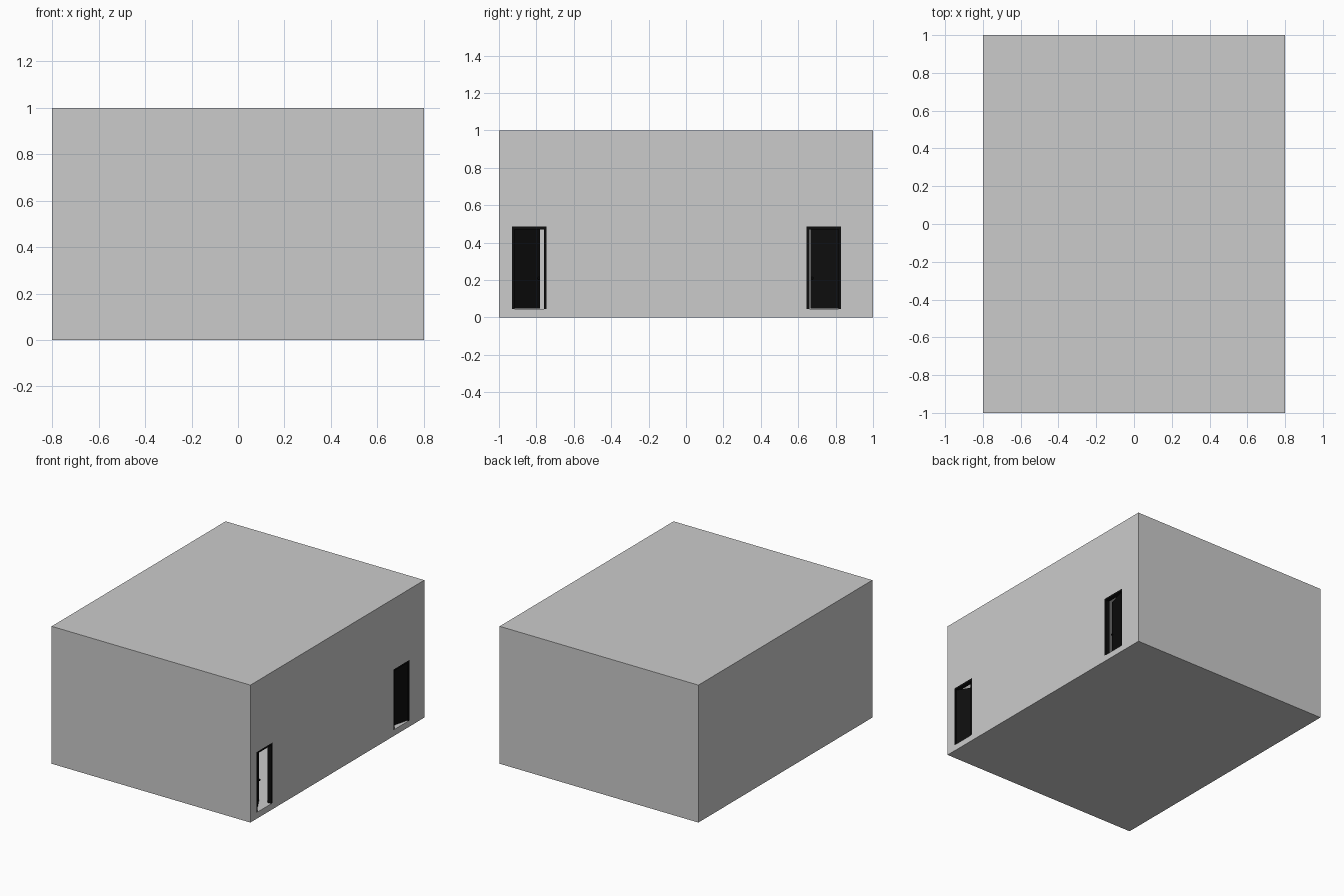
import bpy
from math import radians, cos, sin

if "Cube" in bpy.data.objects:
    bpy.data.objects.remove(bpy.data.objects["Cube"])

W, D, H = 0.80, 1.00, 1.00      # half width, half depth, height
WALL, FLOOR = 0.03, 0.045       # wall and floor thickness
DOOR_TOP, TRIM = 0.485, 0.014   # top of door opening, frame bar width

black = bpy.data.materials.new("black_paint")
black.diffuse_color = (0.004, 0.004, 0.004, 1)
black.use_nodes = True
black.node_tree.nodes["Principled BSDF"].inputs["Base Color"].default_value = black.diffuse_color


def box(name, lo, hi, mat=None):
    bpy.ops.mesh.primitive_cube_add(size=1)
    ob = bpy.context.object
    ob.name = name
    size = [b - a for a, b in zip(lo, hi)]
    mid = [(a + b) / 2 for a, b in zip(lo, hi)]
    for v in ob.data.vertices:
        v.co = [c * s + m for c, s, m in zip(v.co, size, mid)]
    if mat:
        ob.data.materials.append(mat)
    return ob


def cut(target, cutter):
    m = target.modifiers.new("cut", 'BOOLEAN')
    m.operation, m.solver, m.object = 'DIFFERENCE', 'EXACT', cutter
    bpy.context.view_layer.objects.active = target
    bpy.ops.object.modifier_apply(modifier=m.name)
    bpy.data.objects.remove(cutter)


# Hollow room shell
room = box("room_shell", (-W, -D, 0), (W, D, H))
cut(room, box("room_cutter", (-W + WALL, -D + WALL, FLOOR), (W - WALL, D - WALL, H - WALL)))


def door(name, y0, y1, hinge_side, angle):
    """Opening, frame and inward-swung leaf; hinge_side -1 = low y, 1 = high y."""
    cut(room, box("door_cutter", (W - 2 * WALL, y0, FLOOR), (W + 0.1, y1, DOOR_TOP)))
    x0, x1 = W - WALL, W
    # Frame: two jambs and a header
    box(name + "_jamb_front", (x0, y0, FLOOR), (x1, y0 + TRIM, DOOR_TOP), black)
    box(name + "_jamb_back", (x0, y1 - TRIM, FLOOR), (x1, y1, DOOR_TOP), black)
    box(name + "_header", (x0, y0 + TRIM, DOOR_TOP - TRIM), (x1, y1 - TRIM, DOOR_TOP), black)
    # Leaf, modelled from its hinge at the origin, then swung inwards
    length = y1 - y0 - 2 * TRIM
    s = -hinge_side
    hinge_y = y0 + TRIM if hinge_side < 0 else y1 - TRIM
    far = s * length
    leaf = box(name + "_leaf", (-0.012, min(0, far), FLOOR + 0.002),
               (0, max(0, far), DOOR_TOP - TRIM - 0.002), black)
    parts = [leaf]
    # Round knob on both faces
    for side, x in (("outer", 0.006), ("inner", -0.018)):
        bpy.ops.mesh.primitive_uv_sphere_add(segments=12, ring_count=8, radius=0.007)
        knob = bpy.context.object
        knob.name = name + "_knob_" + side
        for v in knob.data.vertices:
            v.co.x += x
            v.co.y += s * (length - 0.012)
            v.co.z += 0.21
        knob.data.materials.append(black)
        bpy.ops.object.shade_smooth()
        parts.append(knob)
    for p in parts:
        p.location = (W - 0.008, hinge_y, 0)
        p.rotation_euler = (0, 0, s * radians(angle))


door("front_door", -0.93, -0.745, -1, 30)
door("back_door", 0.645, 0.83, 1, 15)
